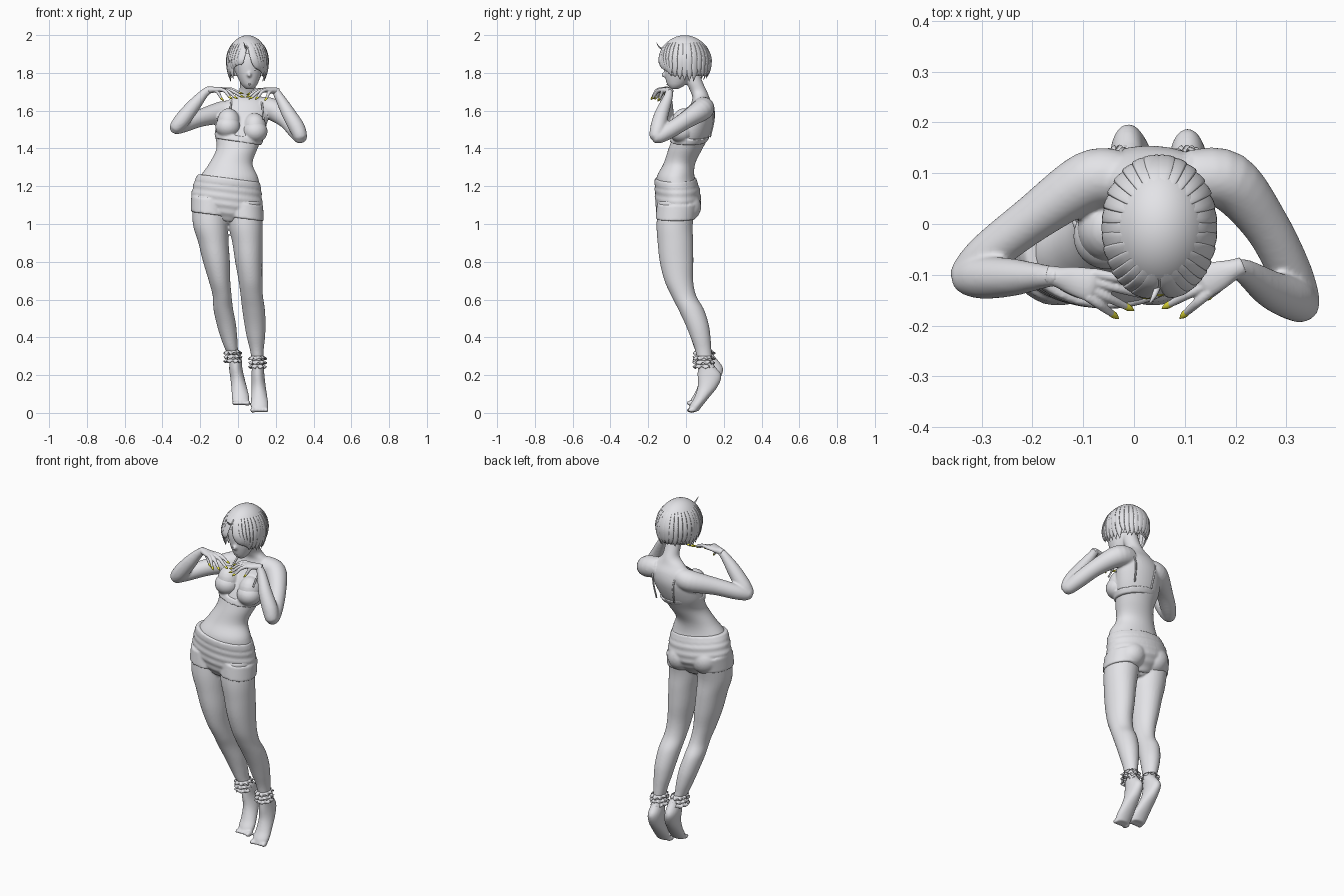
import bpy, bmesh, math, random
from mathutils import Vector, Matrix

if "Cube" in bpy.data.objects:
    bpy.data.objects.remove(bpy.data.objects["Cube"])

random.seed(4)


def material(name, rgb):
    m = bpy.data.materials.new(name)
    m.diffuse_color = (*rgb, 1)
    m.use_nodes = True
    m.node_tree.nodes["Principled BSDF"].inputs["Base Color"].default_value = m.diffuse_color
    return m


GREY = material("light grey", (0.8, 0.8, 0.83))
YELLOW = material("nail yellow", (0.95, 0.89, 0.05))


def smooth(pts, k=5):
    """Catmull-Rom through rows of (x, y, z, rx, ry)."""
    out = []
    for i in range(len(pts) - 1):
        a, b, c, d = pts[max(i - 1, 0)], pts[i], pts[i + 1], pts[min(i + 2, len(pts) - 1)]
        for j in range(k):
            t = j / k
            out.append(tuple(0.5 * (2 * q + (r - p) * t + (2 * p - 5 * q + 4 * r - s) * t * t
                                    + (3 * q - p - 3 * r + s) * t ** 3)
                             for p, q, r, s in zip(a, b, c, d)))
    return out + [tuple(pts[-1])]


def cut(pts, lo, hi, off):
    """Slightly fatter slice of a profile between two heights, for clothing."""
    return [(x, y, z, rx + off, ry + off) for x, y, z, rx, ry in smooth(pts, 10) if lo < z < hi]


def tube(bm, pts, level=False, n=24, k=5):
    """Closed loft of ellipses: level rings, or rings square to the path."""
    rows = smooth(pts, k)
    rings, side = [], None
    for i, (x, y, z, rx, ry) in enumerate(rows):
        u, v = Vector((1, 0, 0)), Vector((0, 1, 0))
        if not level:
            t = (Vector(rows[min(i + 1, len(rows) - 1)][:3]) - Vector(rows[max(i - 1, 0)][:3])).normalized()
            if side is None:
                side = t.cross(Vector((0, 0, 1)))
            side = (side - t * side.dot(t)).normalized()
            u, v = side, t.cross(side)
        rx, ry = max(rx, 0.001), max(ry, 0.001)
        rings.append([bm.verts.new(Vector((x, y, z)) + u * rx * math.cos(a) + v * ry * math.sin(a))
                      for a in (2 * math.pi * j / n for j in range(n))])
    for r, s in zip(rings, rings[1:]):
        for j in range(n):
            bm.faces.new((r[j], r[(j + 1) % n], s[(j + 1) % n], s[j]))
    bm.faces.new(rings[0][::-1])
    bm.faces.new(rings[-1])


def blob(bm, loc, scale, segs=24):
    m = Matrix.Translation(loc) @ Matrix.Diagonal((*scale, 1))
    return bmesh.ops.create_uvsphere(bm, u_segments=segs, v_segments=segs // 2, radius=1, matrix=m)["verts"]


def finish(bm, name, mat=GREY, voxel=0, passes=4):
    bmesh.ops.recalc_face_normals(bm, faces=bm.faces)
    me = bpy.data.meshes.new(name)
    bm.to_mesh(me)
    bm.free()
    me.materials.append(mat)
    for p in me.polygons:
        p.use_smooth = True
    ob = bpy.data.objects.new(name, me)
    bpy.context.collection.objects.link(ob)
    if voxel:
        r = ob.modifiers.new("merge", "REMESH")
        r.mode, r.voxel_size, r.use_smooth_shade = "VOXEL", voxel, True
        s = ob.modifiers.new("soften", "SMOOTH")
        s.factor, s.iterations = 0.5, passes
    return ob


# Profiles: x, y, z, half width, half depth
torso = [(-.058, -.05, 1.0, .03, .05), (-.058, -.05, 1.04, .1, .085), (-.06, -.042, 1.1, .175, .112),
         (-.056, -.046, 1.18, .174, .112), (-.048, -.055, 1.25, .153, .1), (-.038, -.035, 1.32, .115, .084),
         (-.005, -.002, 1.4, .109, .09), (.008, .033, 1.48, .13, .096), (.025, .067, 1.56, .135, .086),
         (.04, .083, 1.62, .122, .065), (.045, .08, 1.665, .085, .046), (.05, .068, 1.7, .047, .044),
         (.052, .045, 1.75, .042, .044), (.052, .02, 1.82, .042, .044)]
depth = [(1.12, -.045, .1), (1.0, -.06, .096), (.9, -.056, .094), (.8, -.05, .089), (.7, -.038, .076),
         (.62, -.012, .066), (.55, .026, .068), (.47, .058, .062), (.4, .077, .053), (.33, .092, .043)]
left_x = [(-.15, .09), (-.147, .092), (-.13, .08), (-.114, .071), (-.098, .057),
          (-.084, .05), (-.078, .052), (-.062, .051), (-.048, .044), (-.032, .033)]
right_x = [(.035, .09), (.04, .09), (.05, .08), (.057, .072), (.066, .063),
           (.073, .059), (.082, .06), (.09, .056), (.095, .048), (.1, .036)]
foot = [(0, .103, .26, .03, .042), (0, .124, .2, .035, .063), (.004, .115, .14, .038, .053),
        (.008, .082, .08, .043, .039), (.01, .053, .038, .046, .034), (.01, .038, .008, .04, .026)]
legs = []
for xs, fx, lift, turn in ((left_x, -.012, .037, 2.6), (right_x, .105, 0, 1)):
    leg = [(x, y, z, w, d) for (x, w), (z, y, d) in zip(xs, depth)]
    legs.append(leg + [(fx + x * turn, y + lift * .25, z + lift, w, d) for x, y, z, w, d in foot])

# Body with head, arms and legs merged into one skin
bm = bmesh.new()
tube(bm, torso, True, 40)
for leg in legs:
    tube(bm, leg, True, 32)
tube(bm, [(.062, -.06, 1.715, .02, .02), (.06, -.05, 1.74, .043, .05), (.056, -.036, 1.8, .068, .078),
          (.05, -.02, 1.87, .08, .095), (.05, -.005, 1.93, .075, .085), (.05, 0, 1.97, .04, .05)], True, 32)
blob(bm, (.06, -.115, 1.79), (.011, .016, .014))
for x, z in ((-.05, 1.535), (.088, 1.51)):
    blob(bm, (x, -.01, z), (.062, .066, .078))
tube(bm, [(-.03, .09, 1.6, .055, .055), (-.09, .085, 1.59, .058, .058), (-.2, .01, 1.56, .046, .046),
          (-.29, -.06, 1.525, .041, .041), (-.328, -.1, 1.51, .034, .034), (-.3, -.105, 1.545, .042, .042),
          (-.24, -.105, 1.62, .037, .037), (-.18, -.103, 1.69, .024, .024), (-.145, -.103, 1.715, .02, .018)])
tube(bm, [(.11, .09, 1.62, .055, .055), (.185, .085, 1.605, .058, .058), (.258, 0, 1.55, .046, .046),
          (.308, -.095, 1.49, .042, .042), (.33, -.153, 1.462, .036, .036), (.312, -.147, 1.51, .042, .042),
          (.268, -.128, 1.585, .037, .037), (.22, -.095, 1.67, .025, .025), (.195, -.088, 1.71, .02, .018)])
# toes, the big one on the inner side
for cx, cz, big in ((.016, .052, 4), (.115, .015, 0)):
    for i in range(5):
        s = 1.4 if i == big else 1.1
        blob(bm, (cx - .036 + .018 * i, .03, cz), (.01 * s, .02 * s, .011 * s), 12)
finish(bm, "body", GREY, .006, 4)

# Hands and nails: wrist, knuckle centre, fingertips with thumb last
hands = [("left", (-.155, -.103, 1.71), (-.085, -.12, 1.712),
          [(-.03, -.186, 1.66), (0, -.17, 1.662), (.036, -.145, 1.67), (.03, -.118, 1.69), (-.075, -.145, 1.65)]),
         ("right", (.2, -.088, 1.705), (.14, -.112, 1.71),
          [(.09, -.186, 1.658), (.055, -.166, 1.66), (.04, -.14, 1.67), (.045, -.115, 1.685), (.14, -.15, 1.65)])]
for label, wrist, knuckle, tips in hands:
    hand, nails = bmesh.new(), bmesh.new()
    w, c = Vector(wrist), Vector(knuckle)
    tube(hand, [(*w.lerp(c, -.25), .018, .016), (*w.lerp(c, .1), .021, .018), (*w.lerp(c, .5), .028, .015),
                (*c, .032, .013), (*w.lerp(c, 1.18), .018, .007)])
    across = (c - w).cross(Vector((0, 0, 1))).normalized()
    if across.y > 0:
        across = -across
    for i, tip in enumerate(tips):
        tip = Vector(tip)
        base = c + across * (.023 - .0155 * i) if i < 4 else w.lerp(c, .45) + across * .015
        end = tip - (tip - base).normalized() * .022
        mid = base.lerp(end, .5) + Vector((0, 0, .01))
        tube(hand, [(*base, .011, .011), (*mid, .0095, .0095), (*end, .007, .007),
                    (*end.lerp(tip, .25), .003, .003)], n=12)
        tube(nails, [(*end.lerp(tip, -.1), .0068, .006), (*end.lerp(tip, .5), .0062, .0047),
                     (*tip, .001, .001)], n=10)
    finish(hand, label + "_hand", GREY, .003, 3)
    finish(nails, label + "_nails", YELLOW)

# Shorts with soft folds and a rounded seat, tilted with the hips
bm = bmesh.new()
tube(bm, [(x, y, z, rx + .002 * math.sin(z * 150), ry + .002 * math.sin(z * 150))
          for x, y, z, rx, ry in cut(torso, 1.01, 1.215, .007)], True, 48, 2)
for leg in legs:
    tube(bm, cut(leg, 1.035, 1.13, .008), True, 40, 2)
for x in (-.135, .02):
    blob(bm, (x, -.002, 1.1), (.08, .082, .08), 32)
tube(bm, cut(torso, 1.205, 1.25, .008), True, 48, 2)
for v in bm.verts:
    v.co.z -= .13 * (v.co.x + .05)
finish(bm, "shorts", GREY, .006, 5)

# Bra: tilted band, cups and shoulder straps
bm = bmesh.new()
tube(bm, cut(torso, 1.43, 1.465, .005), True, 48, 2)
for v in bm.verts:
    v.co.z -= .15 * (v.co.x - .02)
for x, z in ((-.053, 1.515), (.09, 1.49)):
    blob(bm, (x, -.024, z), (.067, .066, .06))
finish(bm, "bra", GREY, .006, 5)
bm = bmesh.new()
for f in (lambda x: x, lambda x: .09 - x):
    tube(bm, [(f(x), y, z, .005, .004) for x, y, z in
              ((-.045, -.052, 1.555), (-.04, .003, 1.61), (-.033, .075, 1.66), (-.03, .13, 1.625),
               (-.02, .148, 1.56), (-.012, .128, 1.46))], n=8)
finish(bm, "bra_straps")

# Ruffled anklets
for label, cx, cy, cz in (("left", -.028, .095, .3), ("right", .104, .095, .27)):
    bm = bmesh.new()
    n = 96
    for row, dz in enumerate((.022, -.002, -.024)):
        inner, outer = [], []
        for j in range(n):
            a = 2 * math.pi * j / n
            wave = math.sin(a * 9 + row * 2)
            for ring, r, z in ((inner, .033, .01), (outer, .045 + .006 * wave, .006 * math.cos(a * 9 + row) - .006)):
                ring.append(bm.verts.new((cx + r * math.cos(a), cy + (r + .01) * math.sin(a), cz + dz + z)))
        for j in range(n):
            bm.faces.new((inner[j], inner[(j + 1) % n], outer[(j + 1) % n], outer[j]))
    ob = finish(bm, label + "_anklet")
    s = ob.modifiers.new("cloth", "SOLIDIFY")
    s.thickness = .003

# Face details
bm = bmesh.new()
for x in (.03, .084):
    blob(bm, (x, -.098, 1.818), (.014, .01, .007), 16)
    tube(bm, [(x - .018, -.095, 1.835, .003, .003), (x, -.108, 1.842, .004, .004),
              (x + .018, -.095, 1.835, .003, .003)], n=8)
for drop, bow in ((0, 0), (.007, .008)):
    tube(bm, [(.036, -.084, 1.762, .003, .003), (.06, -.1, 1.753 - drop - bow, .004, .004),
              (.084, -.084, 1.762, .003, .003)], n=8)
finish(bm, "face_details")

# Hair cap with an opening for the face
bm = bmesh.new()
blob(bm, (.05, -.007, 1.86), (.109, .138, .139), 64)
gone = [v for v in bm.verts if v.co.z < 1.775
        or (v.co.y < -.035 and abs(v.co.x - .055) < .068 and v.co.z < 1.9)]
bmesh.ops.delete(bm, geom=gone, context="VERTS")
finish(bm, "hair_cap")


def hair_point(a, s):
    """a = angle from the front, s = 0 crown, 1 widest, above 1 hanging down."""
    r = math.sin(min(s, 1) * math.pi / 2) - .17 * max(s - 1, 0) ** 1.5
    z = 1.86 + (.137 * math.cos(s * math.pi / 2) if s < 1 else -.1 * (s - 1))
    return .05 + .109 * r * math.sin(a), -.007 - .139 * r * math.cos(a), z


# Hair locks, parted at the front, with ragged ends
bm = bmesh.new()
count = 30
for i in range(count):
    a = -math.pi + 2 * math.pi * (i + .5) / count
    front = abs(a) < .9
    stop = (1.2 + .4 * abs(a) if front else 1.85) + random.uniform(-.15, .25)
    rows = []
    for s, w, th in ((.3, .002, .001), (.6, .016, .003), (.9, .021, .005), (stop * .5 + .47, .018, .006),
                     (stop, .001, .001)):
        sweep = math.copysign(.3 * s * s * (1 - abs(a) / .9), a) if front else 0
        rows.append((*hair_point(a + sweep, s), w, th))
    tube(bm, rows, n=10)
tube(bm, [(.05, -.115, 1.925, .006, .005), (.04, -.14, 1.935, .005, .004), (.03, -.157, 1.962, .001, .001)], n=8)
finish(bm, "hair_locks")
